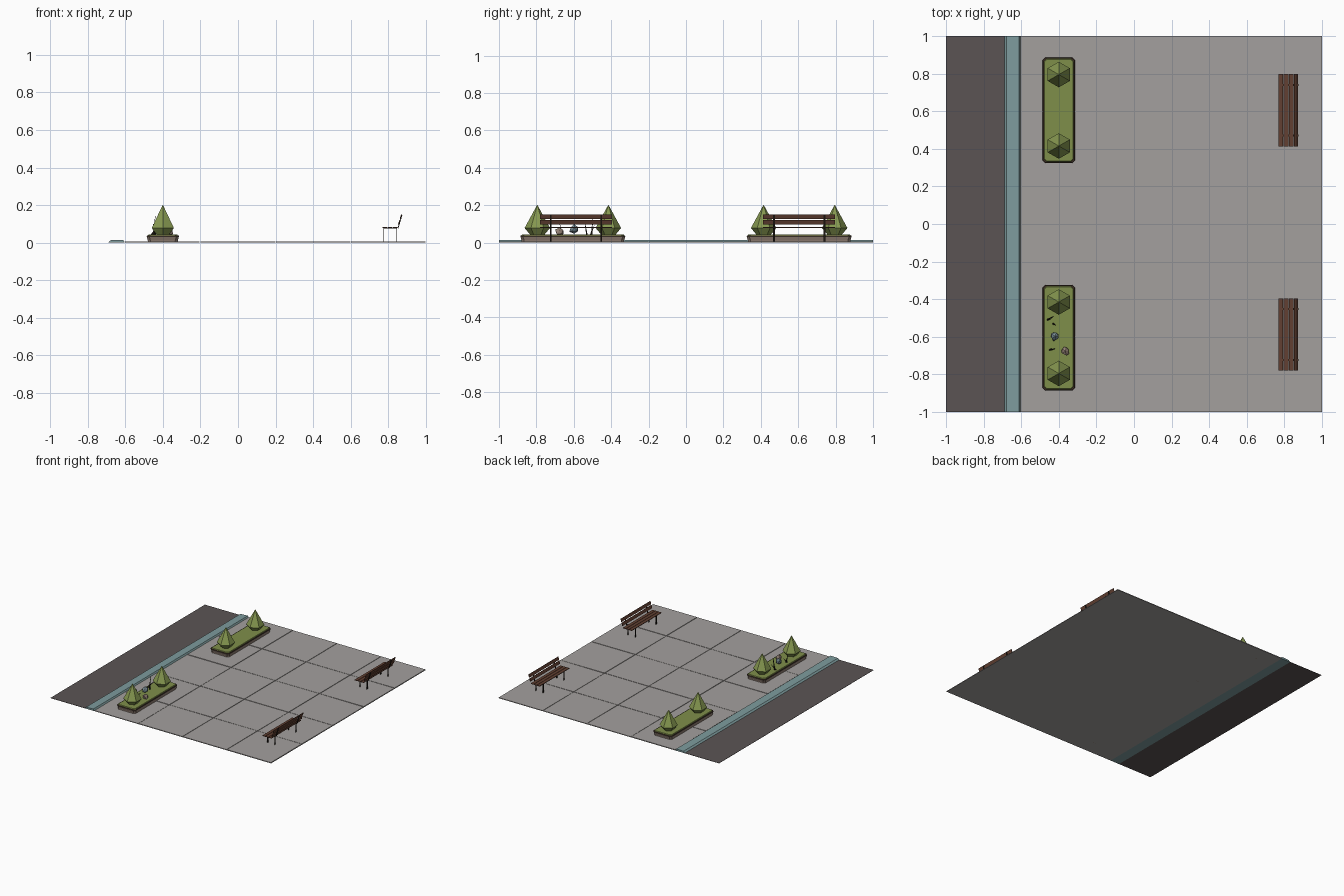
import bpy, bmesh, math, random
from mathutils import Matrix, Vector

if "Cube" in bpy.data.objects:
    bpy.data.objects.remove(bpy.data.objects["Cube"])
random.seed(4)


def mat(name, r, g, b):
    m = bpy.data.materials.new(name)
    m.diffuse_color = [((c / 255 + 0.055) / 1.055) ** 2.4 for c in (r, g, b)] + [1]
    m.use_nodes = True
    m.node_tree.nodes["Principled BSDF"].inputs["Base Color"].default_value = m.diffuse_color
    return m


PAVING = mat("paving grey", 164, 160, 158)
ROAD = mat("asphalt", 91, 84, 84)
CURB = mat("teal curb", 126, 156, 158)
STONE = mat("planter stone", 146, 128, 116)
RIM = mat("rim brown", 66, 50, 40)
GRASS = mat("grass green", 127, 143, 74)
BUSH = mat("bush green", 134, 152, 80)
WOOD = mat("bench wood", 98, 64, 50)
METAL = mat("dark metal", 30, 24, 18)
ROCK = mat("blue grey rock", 122, 142, 150)


def finish(name, bm, m):
    bmesh.ops.recalc_face_normals(bm, faces=bm.faces)
    me = bpy.data.meshes.new(name)
    bm.to_mesh(me)
    bm.free()
    me.materials.append(m)
    ob = bpy.data.objects.new(name, me)
    bpy.context.collection.objects.link(ob)
    return ob


def box(name, x, y, z, m, tilt=0.0):
    """Box from (min, max) ranges, tilted about its own y axis."""
    bm = bmesh.new()
    size = [b - a for a, b in (x, y, z)]
    mid = [(a + b) / 2 for a, b in (x, y, z)]
    mx = Matrix.Translation(mid) @ Matrix.Rotation(tilt, 4, 'Y') @ Matrix.Diagonal((*size, 1))
    bmesh.ops.create_cube(bm, size=1, matrix=mx)
    return finish(name, bm, m)


def loft(name, rings, m):
    """Skin equal-length rings of points and cap both ends."""
    bm = bmesh.new()
    vs = [[bm.verts.new(p) for p in r] for r in rings]
    n = len(vs[0])
    for a, b in zip(vs, vs[1:]):
        for i in range(n):
            bm.faces.new((a[i], a[(i + 1) % n], b[(i + 1) % n], b[i]))
    bm.faces.new(vs[0])
    bm.faces.new(vs[-1])
    return finish(name, bm, m)


def chamfered(cx, cy, hx, hy, z, c=0.014):
    """Rectangle outline with cut corners."""
    pts = [(hx, hy - c), (hx - c, hy), (c - hx, hy), (-hx, hy - c),
           (-hx, c - hy), (c - hx, -hy), (hx - c, -hy), (hx, c - hy)]
    return [(cx + px, cy + py, z) for px, py in pts]


# Road, bed under the paving, and sloped curb
box("road", (-1, -0.68), (-1, 1), (0, 0.002), ROAD)
box("paving_bed", (-0.61, 1), (-1, 1), (0, 0.002), PAVING)
profile = [(-0.692, 0), (-0.677, 0.013), (-0.611, 0.015), (-0.602, 0.0)]
loft("curb", [[(x, y, z) for x, z in profile] for y in (-1, 1)], CURB)

# Paving tiles, slightly uneven
for i in range(4):
    for j in range(5):
        x, y = -0.602 + 0.4 * i, -1 + 0.4 * j
        x1 = min(x + 0.4, 1.0)
        g = random.uniform(0.0015, 0.003)
        t = box("paving_tile", (x + g, x1 - (g if i < 3 else 0)),
                (y + (g if j else 0), y + 0.4 - (g if j < 4 else 0)), (0.001, 0.006), PAVING)
        for v in t.data.vertices:
            if v.co.z > 0.004:
                v.co.z += random.uniform(-0.001, 0.001)


# Planters with grass and hexagonal bushes
def hexagon(cx, cy, r, z):
    return [(cx + r * math.sin(k * math.pi / 3), cy + r * math.cos(k * math.pi / 3), z) for k in range(6)]


PX = -0.4
for cy in (0.605, -0.605):
    loft("planter_wall", [chamfered(PX, cy, 0.080, 0.274, 0), chamfered(PX, cy, 0.080, 0.274, 0.012),
                          chamfered(PX, cy, 0.086, 0.281, 0.034)], STONE)
    loft("planter_rim", [chamfered(PX, cy, 0.086, 0.281, 0.034),
                         chamfered(PX, cy, 0.084, 0.279, 0.039)], RIM)
    loft("planter_grass", [chamfered(PX, cy, 0.080, 0.275, 0.038),
                           chamfered(PX, cy, 0.076, 0.271, 0.044)], GRASS)
    for dy in (-0.19, 0.19):
        loft("bush", [hexagon(PX, cy + dy, 0.036, 0.04), hexagon(PX, cy + dy, 0.068, 0.078),
                      hexagon(PX, cy + dy, 0.0015, 0.2)], BUSH)


# Rocks and dry twigs in the front planter
def rock(name, loc, r, m):
    bm = bmesh.new()
    bmesh.ops.create_icosphere(bm, subdivisions=1, radius=r)
    for v in bm.verts:
        v.co = v.co * random.uniform(0.8, 1.15) + Vector(loc)
    finish(name, bm, m)


rock("blue_rock", (-0.42, -0.597, 0.072), 0.027, ROCK)
rock("grey_rock", (-0.366, -0.676, 0.058), 0.024, STONE)


def twig(base, tip, r=0.005):
    bm = bmesh.new()
    a, b = Vector(base), Vector(tip)
    rot = (b - a).to_track_quat('Z', 'Y').to_matrix().to_4x4()
    bmesh.ops.create_cone(bm, cap_ends=True, segments=4, radius1=r, radius2=0.001, depth=(b - a).length,
                          matrix=Matrix.Translation((a + b) / 2) @ rot)
    finish("twig", bm, METAL)


for bx, by, dx, dy, h in ((-0.45, -0.505, 0.01, 0.008, 0.10), (-0.46, -0.51, 0.035, 0.02, 0.05),
                          (-0.43, -0.53, 0.015, -0.01, 0.06), (-0.44, -0.665, -0.012, -0.01, 0.06),
                          (-0.45, -0.67, 0.03, 0.006, 0.025)):
    twig((bx, by, 0.042), (bx + dx, by + dy, 0.042 + h))

# Benches: three seat slats, two leaning back slats, thin metal frame
for cy in (0.605, -0.588):
    ends = (cy - 0.192, cy + 0.192)
    for x in (0.768, 0.796, 0.824):
        box("seat_slat", (x, x + 0.025), ends, (0.079, 0.084), WOOD)
    for x, z in ((0.857, 0.109), (0.866, 0.139)):
        box("back_slat", (x - 0.002, x + 0.002), ends, (z - 0.0125, z + 0.0125), WOOD, math.radians(17))
    for dy in (-0.135, 0.135):
        y = (cy + dy - 0.005, cy + dy + 0.005)
        for x in (0.776, 0.842):
            box("leg", (x - 0.002, x + 0.002), y, (0.004, 0.079), METAL)
        box("seat_bearer", (0.774, 0.846), y, (0.075, 0.079), METAL)
        box("back_strut", (0.860, 0.864), y, (0.075, 0.150), METAL, math.radians(17))
